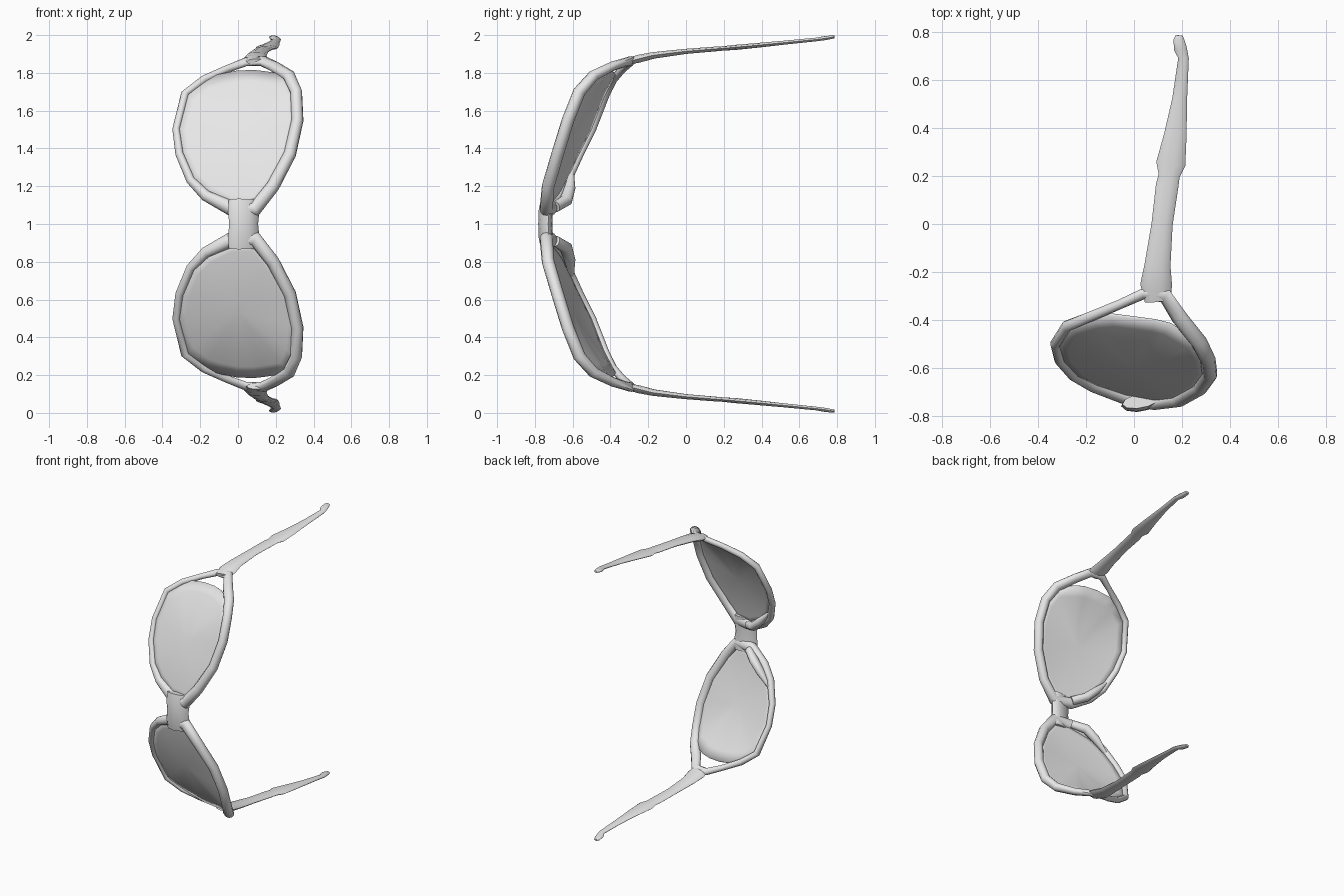
import bpy, bmesh, math
from mathutils import Vector

cube = bpy.data.objects.get("Cube")
if cube:
    bpy.data.objects.remove(cube)

grey = bpy.data.materials.new("light_grey")
grey.use_nodes = True
grey.diffuse_color = (0.8, 0.8, 0.8, 1)
grey.node_tree.nodes["Principled BSDF"].inputs["Base Color"].default_value = (0.8, 0.8, 0.8, 1)


def finish(name, bm, mirror=True, thickness=0, angle=50):
    """Turn a bmesh into a shaded object centred on the bridge height."""
    bmesh.ops.recalc_face_normals(bm, faces=bm.faces)
    mesh = bpy.data.meshes.new(name)
    bm.to_mesh(mesh)
    bm.free()
    mesh.materials.append(grey)
    obj = bpy.data.objects.new(name, mesh)
    obj.location.z = 1
    bpy.context.collection.objects.link(obj)
    if thickness:
        mod = obj.modifiers.new("Thickness", 'SOLIDIFY')
        mod.thickness = thickness
        mod.offset = 0
    if mirror:
        mod = obj.modifiers.new("Mirror", 'MIRROR')
        mod.use_axis = (False, False, True)
        mod.use_mirror_merge = False
    bpy.ops.object.select_all(action='DESELECT')
    obj.select_set(True)
    bpy.context.view_layer.objects.active = obj
    bpy.ops.object.shade_smooth_by_angle(angle=math.radians(angle))
    return obj


def front_normal(p):
    return Vector((0.2, -1, 1.5 * p.z * abs(p.z)))


def up_normal(p):
    return Vector((0, 0, 1))


def sweep(name, rows, normal, closed=False, mirror=True, sides=10):
    """Sweep an oval along rows of (x, y, z, half width, half thickness)."""
    bm = bmesh.new()
    pts = [Vector(r[:3]) for r in rows]
    n = len(pts)
    rings = []
    for i, (p, row) in enumerate(zip(pts, rows)):
        a = pts[i - 1] if closed or i else p
        b = pts[(i + 1) % n] if closed or i < n - 1 else p
        t = (b - a).normalized()
        up = normal(p)
        up = (up - t * up.dot(t)).normalized()
        side = t.cross(up)
        ring = []
        for k in range(sides):
            ang = math.tau * k / sides
            ring.append(bm.verts.new(p + side * row[3] * math.cos(ang) + up * row[4] * math.sin(ang)))
        rings.append(ring)
    for i in range(n if closed else n - 1):
        r, s = rings[i], rings[(i + 1) % n]
        for k in range(sides):
            j = (k + 1) % sides
            bm.faces.new((r[k], r[j], s[j], s[k]))
    if not closed:
        bm.faces.new(rings[0])
        bm.faces.new(rings[-1])
    return finish(name, bm, mirror)


# Rim around each lens: brow side, temple corner, cheek side, nose side
brow = [(.09, -.74, .08, .04, .035), (.185, -.73, .2, .035, .033),
        (.275, -.68, .37, .033, .033), (.315, -.625, .55, .032, .033),
        (.308, -.565, .7, .032, .033), (.27, -.49, .785, .035, .03)]
temple = [(.19, -.39, .835, .035, .025), (.13, -.3, .863, .035, .022),
          (.04, -.29, .858, .025, .02), (-.06, -.335, .82, .02, .02)]
cheek = [(-.18, -.385, .765, .022, .022), (-.28, -.425, .69, .022, .024),
         (-.328, -.5, .5, .02, .024), (-.31, -.565, .37, .022, .024),
         (-.25, -.63, .23, .024, .026), (-.17, -.67, .15, .03, .03),
         (-.04, -.715, .085, .04, .035)]
sweep("rim", brow + temple + cheek, front_normal, closed=True)

# Bridge joining the two rims
half = [(.03, -.735, .13, .08, .03), (.03, -.742, .07, .085, .035)]
bridge = [(x, y, -z, a, b) for x, y, z, a, b in half]
bridge += [(.03, -.745, 0, .078, .035)] + half[::-1]
sweep("bridge", bridge, front_normal, mirror=False)

# Nose pads
sweep("nose_pad", [(-.03, -.69, .09, .03, .025), (-.11, -.635, .125, .03, .035),
                   (-.18, -.615, .19, .028, .03), (-.26, -.605, .28, .008, .012)], front_normal)

# Temple arms with a stepped grip and a hooked tip
sweep("arm", [(.1, -.32, .858, .055, .018), (.092, -.25, .875, .066, .022),
              (.098, -.17, .893, .054, .018), (.117, 0, .914, .044, .014),
              (.138, .16, .927, .047, .013), (.146, .2, .93, .044, .012),
              (.153, .25, .934, .061, .014), (.172, .37, .945, .047, .013),
              (.19, .52, .96, .031, .011), (.206, .69, .977, .022, .01),
              (.193, .73, .983, .027, .011), (.186, .77, .989, .022, .01),
              (.188, .785, .99, .014, .007)], up_normal)

# Lenses: domed sheets whose free top edge leaves a vent below the temple corner
edge = [Vector(r[:3]) for r in brow]
edge += [Vector(p) for p in ((.15, -.415, .805), (.09, -.4, .812), (0, -.388, .81), (-.1, -.375, .79))]
edge += [Vector(r[:3]) for r in cheek]
centre = Vector((0, 0, .46))


def tilt(p):
    return -.57 - .2 * p.x + .42 * (p.z - .46)


bm = bmesh.new()
hub = bm.verts.new((0, tilt(centre) - .035, centre.z))
previous = None
steps = 6
for i in range(1, steps + 1):
    r = i / steps
    ring = []
    for b in edge:
        p = Vector((b.x * r, 0, centre.z + (b.z - centre.z) * r))
        p.y = tilt(p) + (b.y - tilt(b)) * r * r - .035 * (1 - r * r)
        ring.append(bm.verts.new(p))
    for k in range(len(ring)):
        j = (k + 1) % len(ring)
        if previous:
            bm.faces.new((previous[k], previous[j], ring[j], ring[k]))
        else:
            bm.faces.new((hub, ring[j], ring[k]))
    previous = ring
finish("lens", bm, thickness=.01)
